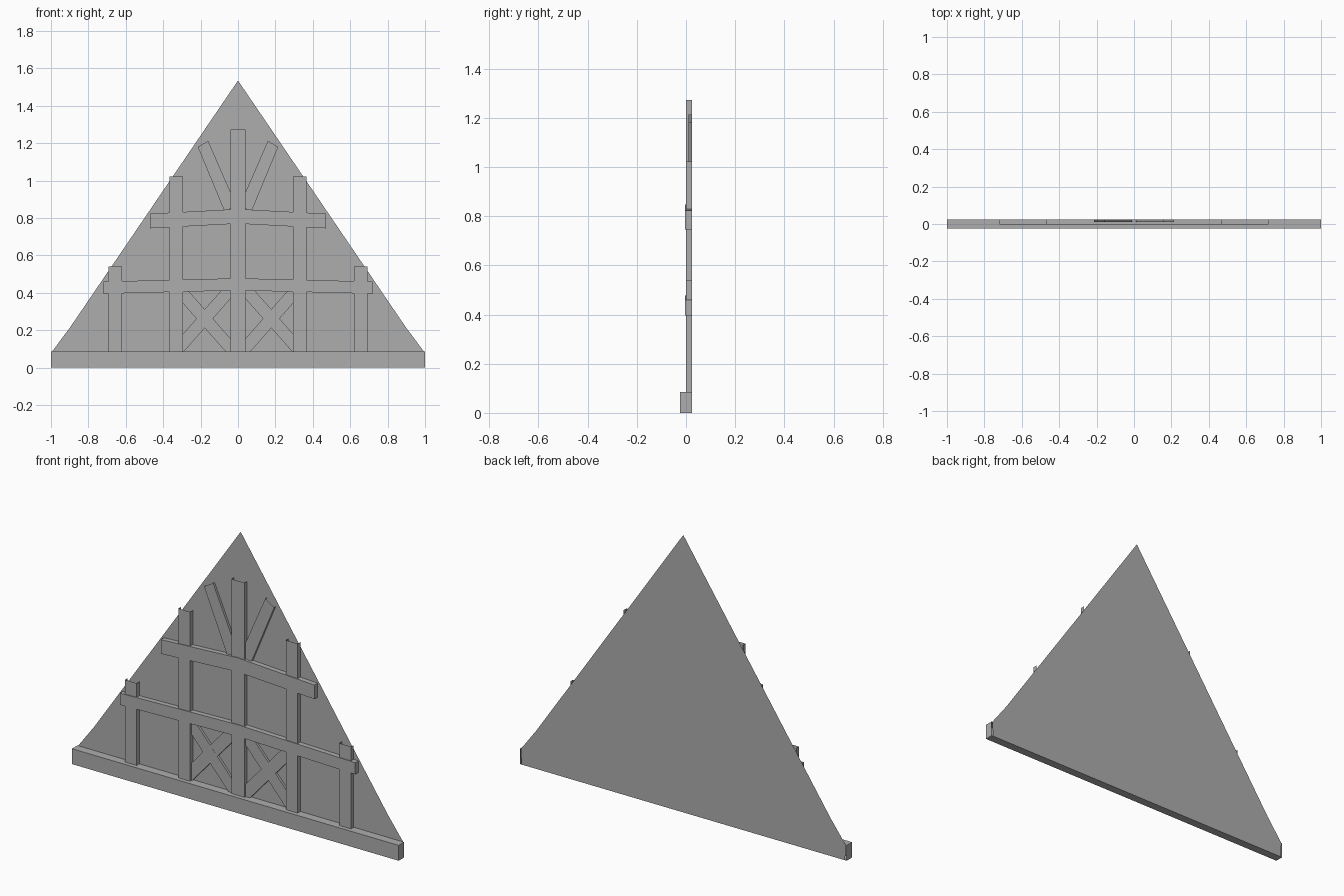
import bpy, bmesh

if "Cube" in bpy.data.objects:
    bpy.data.objects.remove(bpy.data.objects["Cube"])

BACK = 0.0235          # plane of the gable panel
BASE_TOP = 0.085

timber = bpy.data.materials.new("plain_grey")
timber.diffuse_color = (0.42, 0.42, 0.42, 1)
timber.use_nodes = True
timber.node_tree.nodes["Principled BSDF"].inputs["Base Color"].default_value = timber.diffuse_color


def finish(name, bm):
    mesh = bpy.data.meshes.new(name)
    bm.to_mesh(mesh)
    bm.free()
    mesh.materials.append(timber)
    obj = bpy.data.objects.new(name, mesh)
    bpy.context.collection.objects.link(obj)
    return obj


def slab(name, outline, front, open_top=False):
    """Extrude an x-z outline from the panel to the front, leaving the back open."""
    bm = bmesh.new()
    face = bm.faces.new([bm.verts.new((x, BACK, z)) for x, z in outline])
    ext = bmesh.ops.extrude_face_region(bm, geom=[face], use_keep_orig=True)
    for v in ext["geom"]:
        if isinstance(v, bmesh.types.BMVert):
            v.co.y = front
    bmesh.ops.recalc_face_normals(bm, faces=bm.faces)
    bm.normal_update()
    gone = [f for f in bm.faces
            if all(abs(v.co.y - BACK) < 1e-5 for v in f.verts)
            or (open_top and f.normal.z > 0.8)]
    bmesh.ops.delete(bm, geom=gone, context='FACES')
    return finish(name, bm)


def rect(x0, x1, z0, z1):
    return [(x0, z0), (x1, z0), (x1, z1), (x0, z1)]


def mirrored(outline, side):
    return [(side * x, z) for x, z in outline]


# Thin triangular gable panel
half = [(0.99, 0), (0.995, 0.085), (0.9, 0.212)]
bm = bmesh.new()
points = half + [(0, 1.535)] + [(-x, z) for x, z in reversed(half)]
bm.faces.new([bm.verts.new((x, BACK, z)) for x, z in reversed(points)])
bm.normal_update()
if bm.faces[:][0].normal.y > 0:
    bmesh.ops.reverse_faces(bm, faces=bm.faces)
finish("gable_panel", bm)

# Sill beam along the bottom
slab("sill_beam", rect(-1, 1, 0, BASE_TOP), -BACK)


# Slightly arched cross beams
def cross_beam(name, reach, z_end, z_mid, height):
    bottom = [(-reach, z_end), (0, z_mid), (reach, z_end)]
    top = [(x, z + height) for x, z in reversed(bottom)]
    slab(name, bottom + top, -0.004)


cross_beam("lower_cross_beam", 0.72, 0.395, 0.413, 0.065)
cross_beam("upper_cross_beam", 0.47, 0.745, 0.77, 0.078)

# Upright posts
slab("centre_post", rect(-0.04, 0.04, BASE_TOP, 1.272), 0.0, True)
for side, label in ((-1, "left"), (1, "right")):
    slab(label + "_inner_post",
         mirrored(rect(0.293, 0.365, BASE_TOP, 1.022), side), 0.0, True)
    slab(label + "_outer_post",
         mirrored(rect(0.62, 0.692, BASE_TOP, 0.54), side), 0.0, True)

    # Fanned brace near the peak
    fan = [(0.215, 1.18), (0.16, 1.213), (0.01, 0.87), (0.07, 0.83)]
    slab(label + "_fan_brace", mirrored(fan, side), 0.01, True)

    # Crossed braces in the lower bay
    cx, cz, dx, dz, w = 0.178, 0.262, 0.15, 0.17, 0.05
    for slope, word, front in ((1, "rising", 0.01), (-1, "falling", 0.0105)):
        a, b = cz - slope * dz, cz + slope * dz
        diag = [(cx - dx, a - w), (cx + dx, b - w), (cx + dx, b + w), (cx - dx, a + w)]
        slab(f"{label}_{word}_cross_brace", mirrored(diag, side), front)
